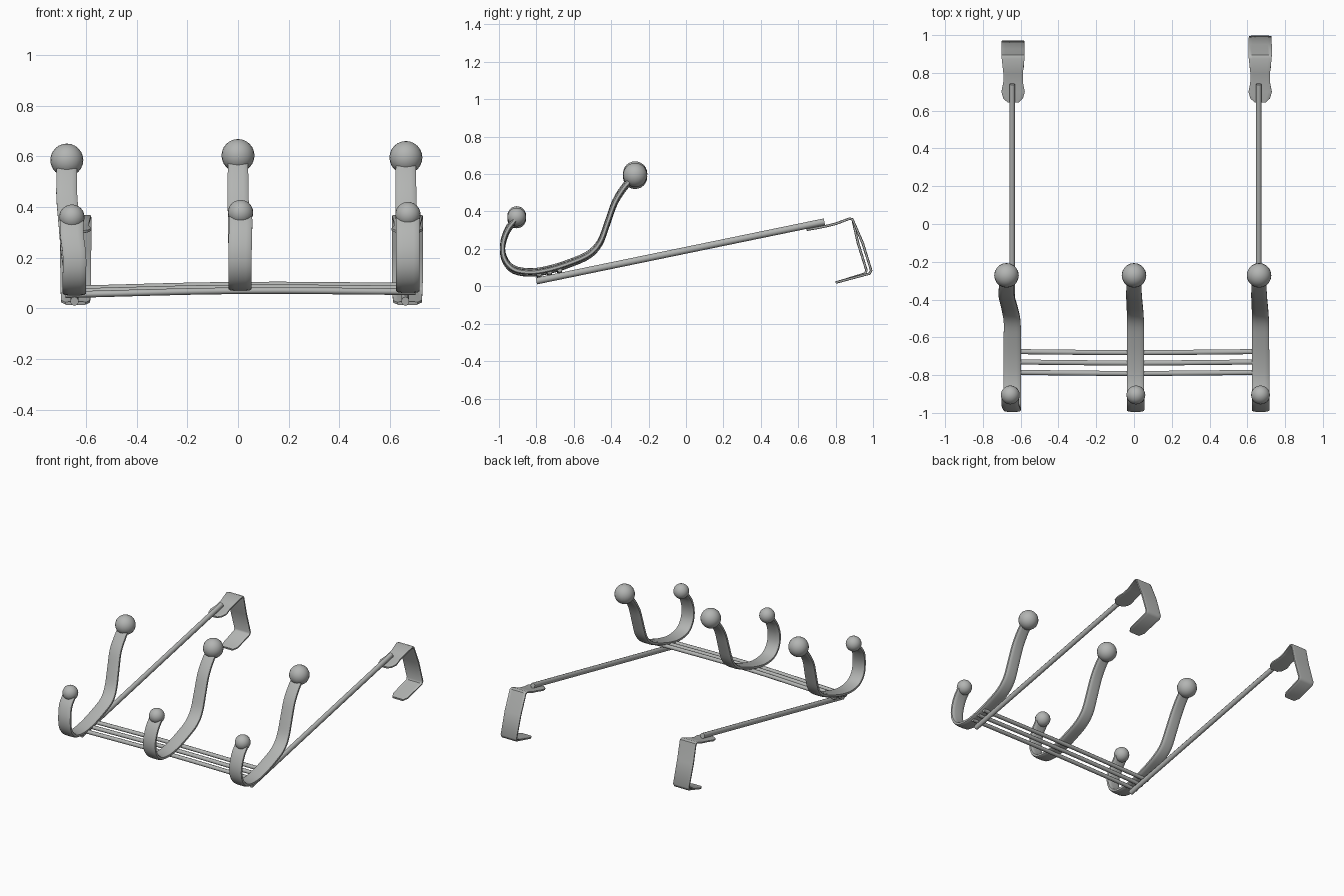
import bpy, bmesh, math
from mathutils import Vector

cube = bpy.data.objects.get("Cube")
if cube:
    bpy.data.objects.remove(cube, do_unlink=True)

metal = bpy.data.materials.new("brushed grey metal")
metal.use_nodes = True
GREY = (0.45, 0.46, 0.45, 1)
metal.diffuse_color = GREY
metal.node_tree.nodes["Principled BSDF"].inputs["Base Color"].default_value = GREY


def finish(bm, name, angle=50):
    bmesh.ops.recalc_face_normals(bm, faces=bm.faces)
    mesh = bpy.data.meshes.new(name)
    bm.to_mesh(mesh)
    bm.free()
    mesh.materials.append(metal)
    obj = bpy.data.objects.new(name, mesh)
    bpy.context.collection.objects.link(obj)
    bpy.ops.object.select_all(action="DESELECT")
    obj.select_set(True)
    bpy.context.view_layer.objects.active = obj
    bpy.ops.object.shade_smooth_by_angle(angle=math.radians(angle))


def smooth_path(points, steps=4):
    """Catmull-Rom curve through the points."""
    p = [Vector(v) for v in points]
    p = [2 * p[0] - p[1]] + p + [2 * p[-1] - p[-2]]
    out = []
    for a, b, c, d in zip(p, p[1:], p[2:], p[3:]):
        for i in range(steps):
            t = i / steps
            out.append(0.5 * (2 * b + (c - a) * t + (2 * a - 5 * b + 4 * c - d) * t * t
                              + (3 * b - a - 3 * c + d) * t ** 3))
    return out + [p[-2]]


def sweep(name, path, widths, thick, side=(1, 0, 0), power=1.0, sides=12):
    """Sweep a rounded section (power under 1 makes it boxier) along a path."""
    bm = bmesh.new()
    side = Vector(side)
    path = [Vector(p) for p in path]
    rings = []
    for i, p in enumerate(path):
        before = (p - path[i - 1]).normalized() if i else Vector()
        after = (path[i + 1] - p).normalized() if i < len(path) - 1 else Vector()
        tangent = (before + after).normalized()
        normal = tangent.cross(side).normalized()
        w = widths[i] if isinstance(widths, list) else widths
        ring = []
        for k in range(sides):
            a = math.tau * (k + 0.5) / sides
            c, s = math.cos(a), math.sin(a)
            u = math.copysign(abs(c) ** power, c) * w / 2
            v = math.copysign(abs(s) ** power, s) * thick / 2
            ring.append(bm.verts.new(p + side * u + normal * v))
        rings.append(ring)
    for r, q in zip(rings, rings[1:]):
        for k in range(sides):
            bm.faces.new((r[k], r[k - 1], q[k - 1], q[k]))
    bm.faces.new(rings[0])
    bm.faces.new(rings[-1])
    finish(bm, name)


def ball(name, centre, radius):
    bm = bmesh.new()
    bmesh.ops.create_uvsphere(bm, u_segments=20, v_segments=12, radius=radius)
    bmesh.ops.translate(bm, verts=bm.verts, vec=centre)
    finish(bm, name)


# Double hooks: J-shaped flat bands with a ball on each end
HOOK = [(-0.91, 0.36), (-0.955, 0.30), (-0.98, 0.22), (-0.97, 0.145), (-0.92, 0.09),
        (-0.83, 0.075), (-0.73, 0.09), (-0.62, 0.125), (-0.52, 0.17), (-0.46, 0.235),
        (-0.42, 0.34), (-0.38, 0.45), (-0.33, 0.53), (-0.28, 0.585)]
for label, x, front_x, back_x, dz in (("right", -0.645, -0.655, -0.675, -0.01),
                                      ("middle", 0.008, 0.01, 0, 0.008),
                                      ("left", 0.67, 0.67, 0.662, 0)):
    points = []
    for i, (y, z) in enumerate(HOOK):
        px = front_x if i < 2 else x + (back_x - x) * max(0, min(1, (i - 8) / 3))
        points.append((px, y, z + dz))
    path = smooth_path(points)
    n = len(path) - 1
    widths = [0.094 - 0.014 * max(0, i / n - 0.5) * 2 for i in range(n + 1)]
    sweep(label + "_hook_band", path, widths, 0.028, power=0.55)
    ball(label + "_front_ball", (front_x, -0.905, 0.37 + dz), 0.05)
    ball(label + "_back_ball", (back_x, -0.272, 0.595 + dz), 0.065)

# Three slightly bowed cross rods tying the hooks together
for i, y in enumerate((-0.785, -0.73, -0.675)):
    z = 0.062 + i * 0.011
    path = smooth_path([(-0.68, y, z - 0.008), (0, y - 0.006, z + 0.008), (0.7, y, z + 0.004)])
    sweep("cross_rod_%d" % (i + 1), path, 0.028, 0.026, side=(0, 1, 0), sides=10)

# Long arms and the over-door brackets at their far ends
for label, x, bx, end in (("right", -0.645, -0.64, 0.965), ("left", 0.66, 0.668, 0.99)):
    sweep(label + "_arm", [(x, -0.8, 0.028), (x, 0.74, 0.345)], 0.032, 0.036, sides=10)
    fold = [(0.645, 0.302), (0.665, 0.306), (0.70, 0.312), (0.75, 0.322), (0.80, 0.334),
            (0.875, 0.362), (0.89, 0.358), (end - 0.045, 0.23), (end, 0.085), (end - 0.008, 0.068),
            (0.83, 0.028), (0.80, 0.02)]
    widths = [0.06, 0.105, 0.125, 0.105, 0.105, 0.122, 0.124, 0.124, 0.122, 0.12, 0.115, 0.08]
    sweep(label + "_door_bracket", [(bx, y, z) for y, z in fold], widths, 0.014, power=0.3)
